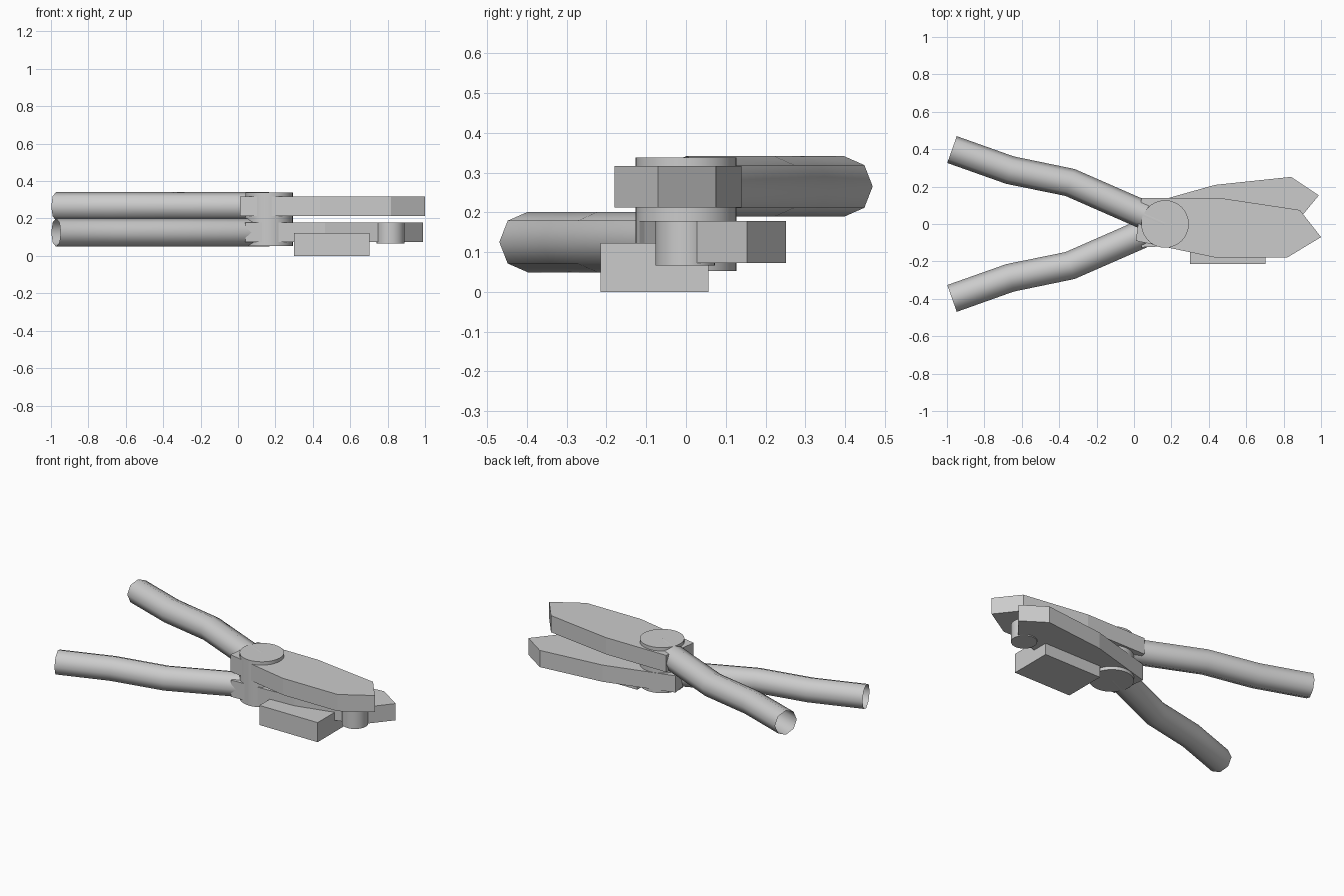
import bpy, bmesh, math
from mathutils import Vector

if "Cube" in bpy.data.objects:
    bpy.data.objects.remove(bpy.data.objects["Cube"])

steel = bpy.data.materials.new("plain grey")
steel.diffuse_color = (0.6, 0.6, 0.6, 1)
steel.use_nodes = True
steel.node_tree.nodes["Principled BSDF"].inputs["Base Color"].default_value = steel.diffuse_color


def finish(name, bm, smooth=False):
    bmesh.ops.recalc_face_normals(bm, faces=bm.faces)
    me = bpy.data.meshes.new(name)
    bm.to_mesh(me)
    bm.free()
    me.materials.append(steel)
    ob = bpy.data.objects.new(name, me)
    bpy.context.collection.objects.link(ob)
    if smooth:
        bpy.ops.object.select_all(action='DESELECT')
        ob.select_set(True)
        bpy.context.view_layer.objects.active = ob
        bpy.ops.object.shade_smooth_by_angle(angle=math.radians(50))
    return ob


def plate(name, outline, z0, z1, smooth=False):
    """Flat outline extruded between two heights."""
    bm = bmesh.new()
    face = bm.faces.new([bm.verts.new((x, y, z0)) for x, y in outline])
    new = bmesh.ops.extrude_face_region(bm, geom=[face])["geom"]
    bmesh.ops.translate(bm, vec=(0, 0, z1 - z0),
                        verts=[v for v in new if isinstance(v, bmesh.types.BMVert)])
    return finish(name, bm, smooth)


def disc(name, x, y, r, z0, z1, n=32):
    ring = [(x + r * math.cos(math.tau * i / n), y + r * math.sin(math.tau * i / n))
            for i in range(n)]
    return plate(name, ring, z0, z1, True)


def handle(name, path, z, r=0.076, n=8):
    """Open eight-sided tube along a bent path."""
    pts = [Vector((x, y, z)) for x, y in path]
    bm = bmesh.new()
    rings = []
    for i, p in enumerate(pts):
        t = (pts[min(i + 1, len(pts) - 1)] - pts[max(i - 1, 0)]).normalized()
        side = Vector((-t.y, t.x, 0))
        rings.append([bm.verts.new(p + r * (side * math.cos(math.tau * k / n)
                      + Vector((0, 0, 1)) * math.sin(math.tau * k / n)))
                      for k in range(n)])
    for a, b in zip(rings, rings[1:]):
        for k in range(n):
            j = (k + 1) % n
            bm.faces.new((a[k], a[j], b[j], b[k]))
    return finish(name, bm, True)


# crossed handles, mirrored front to back at two heights
grip = [(-0.973, 0.398), (-0.663, 0.288), (-0.342, 0.222), (0.165, 0.0)]
handle("upper_handle", grip, 0.265)
handle("lower_handle", [(x, -y) for x, y in grip], 0.125)

# jaws
plate("upper_jaw", [(0.01, -0.09), (0.438, -0.18), (0.818, -0.18), (1.0, -0.07),
                    (0.886, 0.075), (0.46, 0.139), (0.04, 0.139)], 0.212, 0.317)
plate("lower_jaw", [(0.04, -0.125), (0.465, -0.105), (0.855, -0.008), (0.988, 0.153),
                    (0.84, 0.252), (0.433, 0.209), (0.01, 0.09)], 0.073, 0.178)

# pivot through both jaws, and the stud near the tip
disc("pivot", 0.166, 0.0, 0.127, 0.052, 0.338)
disc("tip_stud", 0.815, -0.002, 0.075, 0.066, 0.178)

# block under the lower jaw
plate("under_block", [(0.3, -0.215), (0.704, -0.215), (0.704, 0.056), (0.3, 0.056)],
      0.0, 0.123)
